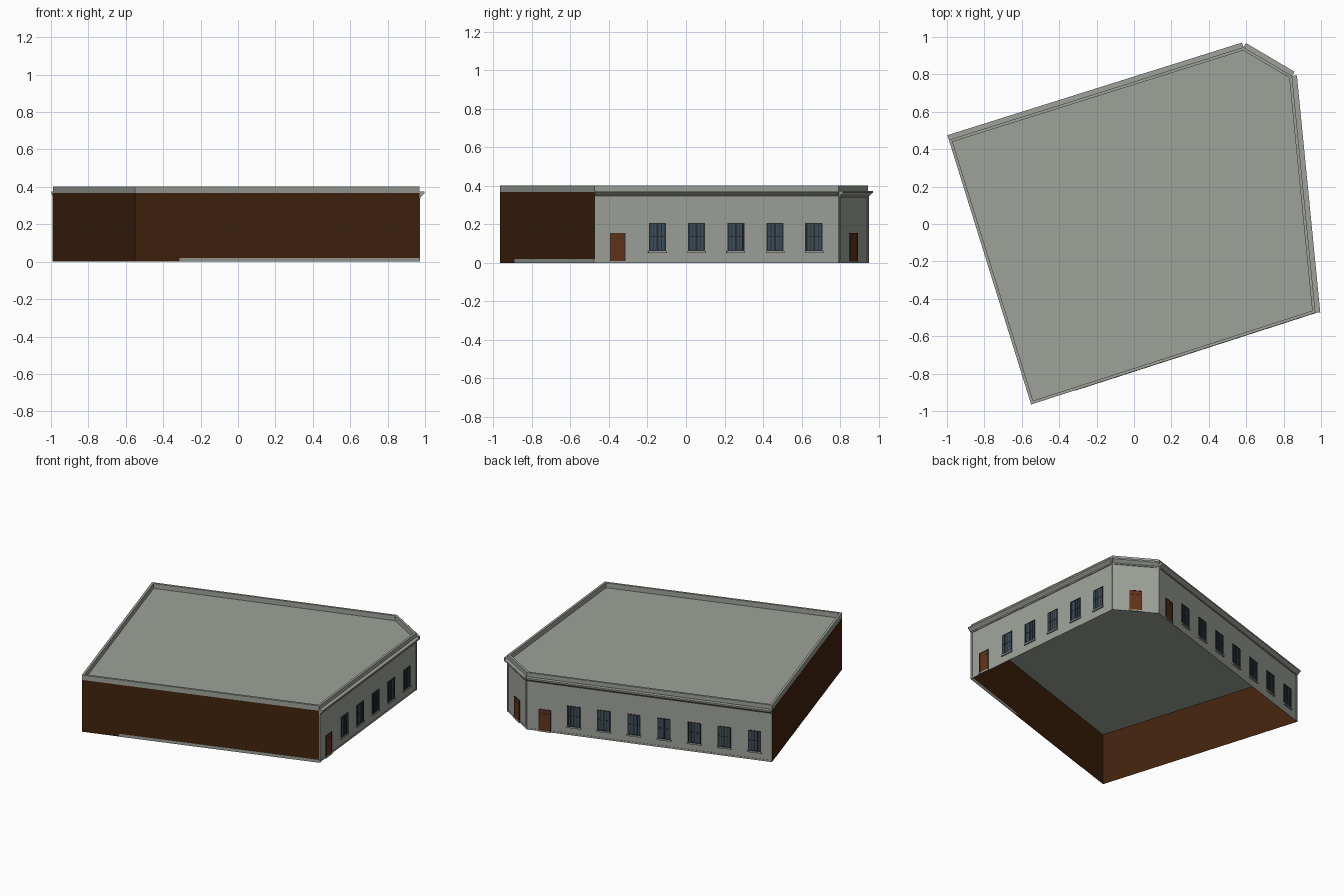
import bpy, bmesh, math
from mathutils import Vector, Matrix

if "Cube" in bpy.data.objects:
    bpy.data.objects.remove(bpy.data.objects["Cube"])


def mat(name, rgb):
    m = bpy.data.materials.new(name)
    m.diffuse_color = (*rgb, 1)
    m.use_nodes = True
    m.node_tree.nodes["Principled BSDF"].inputs["Base Color"].default_value = m.diffuse_color
    return m


STONE = mat("pale stone", (0.34, 0.36, 0.32))
BROWN = mat("dark brown wall", (0.055, 0.017, 0.004))
DOOR = mat("door wood", (0.12, 0.035, 0.010))
GLASS = mat("window glass", (0.045, 0.075, 0.105))
FRAME = mat("dark frame", (0.022, 0.025, 0.028))

# Footprint corners, counter-clockwise
E, D, C, B, A = [Vector(p) for p in
                 ((-0.55, -0.965), (0.97, -0.475), (0.845, 0.792), (0.585, 0.945), (-0.99, 0.45))]
RING = [E, D, C, B, A]
ROOF_Z, TOP_Z = 0.367, 0.402


def make(name, bm, material, matrix=None):
    me = bpy.data.meshes.new(name)
    bm.to_mesh(me)
    bm.free()
    ob = bpy.data.objects.new(name, me)
    me.materials.append(material)
    if matrix:
        ob.matrix_world = matrix
    bpy.context.collection.objects.link(ob)
    return ob


def frame_of(p, q):
    """Local frame of a wall: x along it, -y outward, z up."""
    u = (q - p).normalized()
    m = Matrix(((u.x, -u.y, 0, p.x), (u.y, u.x, 0, p.y), (0, 0, 1, 0), (0, 0, 0, 1)))
    return m, (q - p).length


def boxes(name, parts, material, matrix):
    """parts: (x0, x1, outward0, outward1, z0, z1)"""
    bm = bmesh.new()
    for x0, x1, o0, o1, z0, z1 in parts:
        t = Matrix.Translation(((x0 + x1) / 2, -(o0 + o1) / 2, (z0 + z1) / 2))
        s = Matrix.Diagonal((x1 - x0, o1 - o0, z1 - z0, 1))
        bmesh.ops.create_cube(bm, size=1, matrix=t @ s)
    return make(name, bm, material, matrix)


def inset(d):
    out = []
    for i, p in enumerate(RING):
        a = (p - RING[i - 1]).normalized()
        b = (RING[(i + 1) % 5] - p).normalized()
        na, nb = Vector((-a.y, a.x)), Vector((-b.y, b.x))
        out.append(p + (na + nb) * d / (1 + na.dot(nb)))
    return out


# Roof deck (the building is open underneath)
bm = bmesh.new()
bm.faces.new([bm.verts.new((p.x, p.y, ROOF_Z)) for p in RING])
make("roof_deck", bm, STONE)

# Parapet: outer face, cap and inner face
bm = bmesh.new()
inner = inset(0.016)
loops = [[bm.verts.new((p.x, p.y, z)) for p in pts] for pts, z in
         ((RING, ROOF_Z), (RING, TOP_Z), (inner, TOP_Z), (inner, ROOF_Z))]
for lo, hi in zip(loops, loops[1:]):
    for i in range(5):
        j = (i + 1) % 5
        bm.faces.new((lo[i], lo[j], hi[j], hi[i]))
make("parapet", bm, STONE)

# Walls: plain brown on the front and left, stone on the street sides
for name, p, q, m in (("front_wall", E, D, BROWN), ("left_wall", A, E, BROWN),
                      ("right_wall", D, C, STONE), ("corner_wall", C, B, STONE),
                      ("back_wall", B, A, STONE)):
    bm = bmesh.new()
    bm.faces.new([bm.verts.new(v) for v in ((p.x, p.y, 0), (q.x, q.y, 0),
                                            (q.x, q.y, ROOF_Z), (p.x, p.y, ROOF_Z))])
    make(name, bm, m)

# Stone footing strip along most of the front wall
fm, fl = frame_of(E, D)
boxes("front_footing", [(0.25, fl, 0, 0.002, 0, 0.02)], STONE, fm)

# Cornice cross-section: (outward, z)
PROFILE = ((0, 0.338), (0.005, 0.338), (0.005, 0.346), (0.010, 0.350), (0.017, 0.356),
           (0.026, 0.364), (0.026, 0.374), (0, 0.374))


def cornice(name, mtx, length):
    bm = bmesh.new()
    ends = [[bm.verts.new((x, -o, z)) for o, z in PROFILE] for x in (0, length)]
    n = len(PROFILE)
    for i in range(n):
        j = (i + 1) % n
        bm.faces.new((ends[0][i], ends[0][j], ends[1][j], ends[1][i]))
    bm.faces.new(ends[0])
    bm.faces.new(ends[1])
    bmesh.ops.recalc_face_normals(bm, faces=bm.faces)
    make(name, bm, STONE, mtx)


def window(name, mtx, c):
    w, z0, z1 = 0.040, 0.062, 0.206
    boxes(name + "_glass", [(c - w, c + w, 0, 0.002, z0, z1)], GLASS, mtx)
    bars = [(c + s * w - 0.004, c + s * w + 0.004, 0, 0.005, z0, z1) for s in (-1, 1)]
    bars += [(c - 0.005, c + 0.005, 0, 0.005, z0, z1)]
    bars += [(c + s * 0.021 - 0.0015, c + s * 0.021 + 0.0015, 0, 0.004, z0, z1) for s in (-1, 1)]
    bars += [(c - w, c + w, 0, 0.0045, z - 0.002, z + 0.002) for z in (z0 + 0.002, 0.136, z1 - 0.002)]
    boxes(name + "_bars", bars, FRAME, mtx)
    boxes(name + "_sill", [(c - 0.048, c + 0.048, 0, 0.009, 0.052, 0.062)], STONE, mtx)


def door(name, mtx, c):
    w, z0, z1 = 0.036, 0.010, 0.155
    boxes(name + "_leaf", [(c - w, c + w, 0, 0.003, z0, z1)], DOOR, mtx)
    bars = [(c + s * (w + 0.002) - 0.002, c + s * (w + 0.002) + 0.002, 0, 0.005, z0, z1) for s in (-1, 1)]
    bars += [(c - w, c + w, 0, 0.005, z1 - 0.003, z1 + 0.001),
             (c - w, c + w, 0, 0.004, 0.125, 0.128)]
    boxes(name + "_frame", bars, FRAME, mtx)
    boxes(name + "_step", [(c - 0.042, c + 0.042, 0, 0.008, 0, z0)], STONE, mtx)


# Street facades: footing, end pilasters, cornice, doors and windows
for side, p, q, d, wins in (
        ("right", D, C, 0.12, [0.328 + 0.2045 * i for i in range(5)]),
        ("corner", C, B, 0.15, []),
        ("back", B, A, 0.12, [0.315 + 0.203 * i for i in range(7)])):
    mtx, length = frame_of(p, q)
    cornice(side + "_cornice", mtx, length)
    boxes(side + "_footing", [(0, d - 0.042, 0, 0.002, 0, 0.012),
                              (d + 0.042, length, 0, 0.002, 0, 0.012)], STONE, mtx)
    boxes(side + "_pilasters", [(0, 0.014, 0, 0.004, 0, 0.338),
                                (length - 0.014, length, 0, 0.004, 0, 0.338)], STONE, mtx)
    door(side + "_door", mtx, d)
    for i, c in enumerate(wins):
        window(f"{side}_window_{i + 1}", mtx, c)
